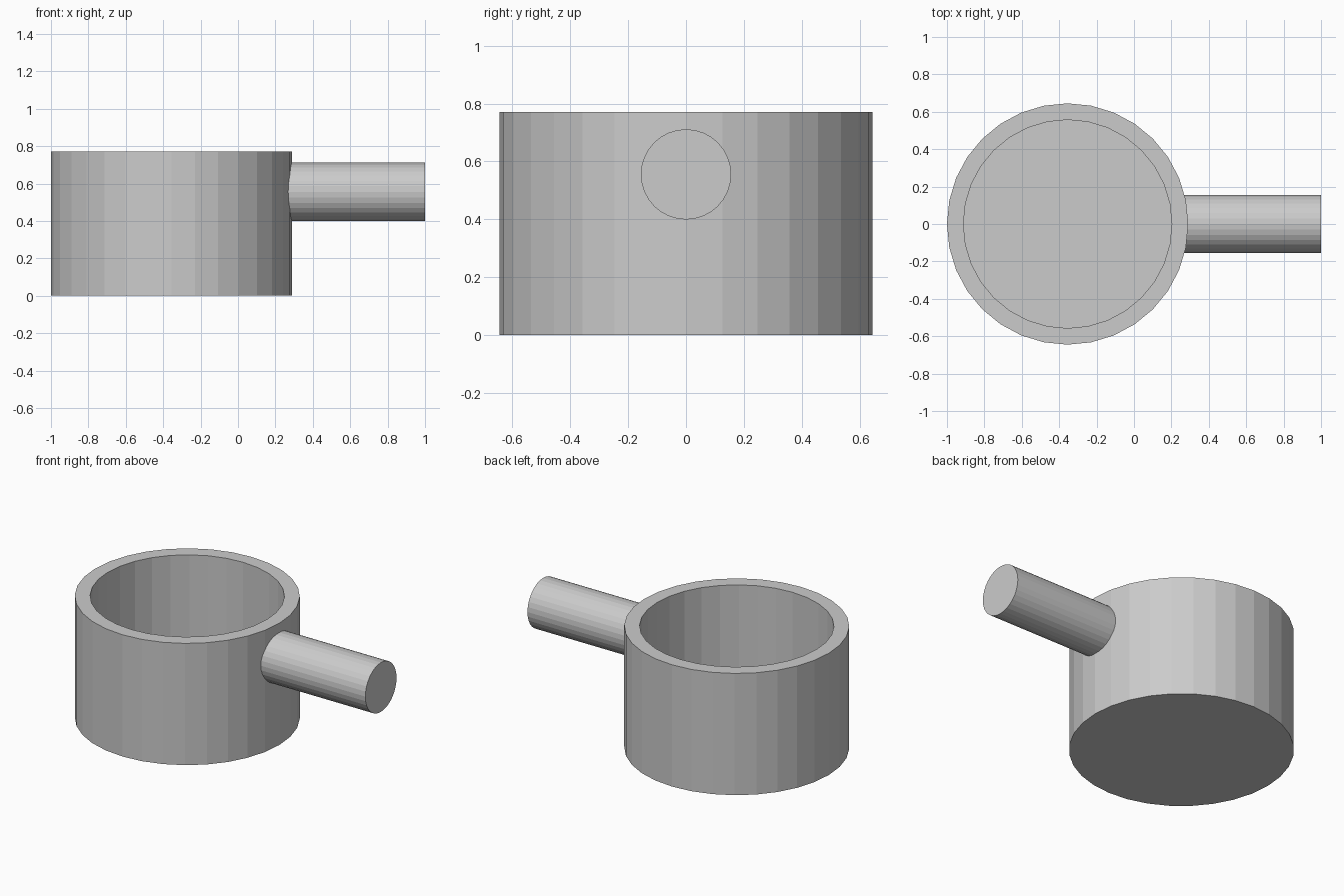
import bpy, bmesh
from math import cos, sin, tau, pi

if "Cube" in bpy.data.objects:
    bpy.data.objects.remove(bpy.data.objects["Cube"])

SIDES = 32
CX, R_OUT, R_IN, HEIGHT, FLOOR = -0.355, 0.645, 0.557, 0.77, 0.09


def ring(bm, radius, z):
    return [bm.verts.new((radius * cos(tau * i / SIDES), radius * sin(tau * i / SIDES), z))
            for i in range(SIDES)]


def lathe(name, profile, location, rotation=(0, 0, 0)):
    """Closed solid from (radius, z) rings, capped at the first and last ring."""
    bm = bmesh.new()
    rings = [ring(bm, r, z) for r, z in profile]
    for a, b in zip(rings, rings[1:]):
        for i in range(SIDES):
            j = (i + 1) % SIDES
            bm.faces.new((a[i], a[j], b[j], b[i]))
    bm.faces.new(rings[0][::-1])
    bm.faces.new(rings[-1])
    bmesh.ops.recalc_face_normals(bm, faces=bm.faces[:])
    mesh = bpy.data.meshes.new(name)
    bm.to_mesh(mesh)
    bm.free()
    obj = bpy.data.objects.new(name, mesh)
    obj.location, obj.rotation_euler = location, rotation
    bpy.context.collection.objects.link(obj)
    return obj


# Open pot: outer wall, rim, inner wall and floor
lathe("pot_body", [(R_OUT, 0), (R_OUT, HEIGHT), (R_IN, HEIGHT), (R_IN, FLOOR)], (CX, 0, 0))

# Straight round handle, its root buried in the wall
lathe("handle", [(0.156, 0), (0.156, 0.76)], (0.24, 0, 0.555), (0, pi / 2, 0))
